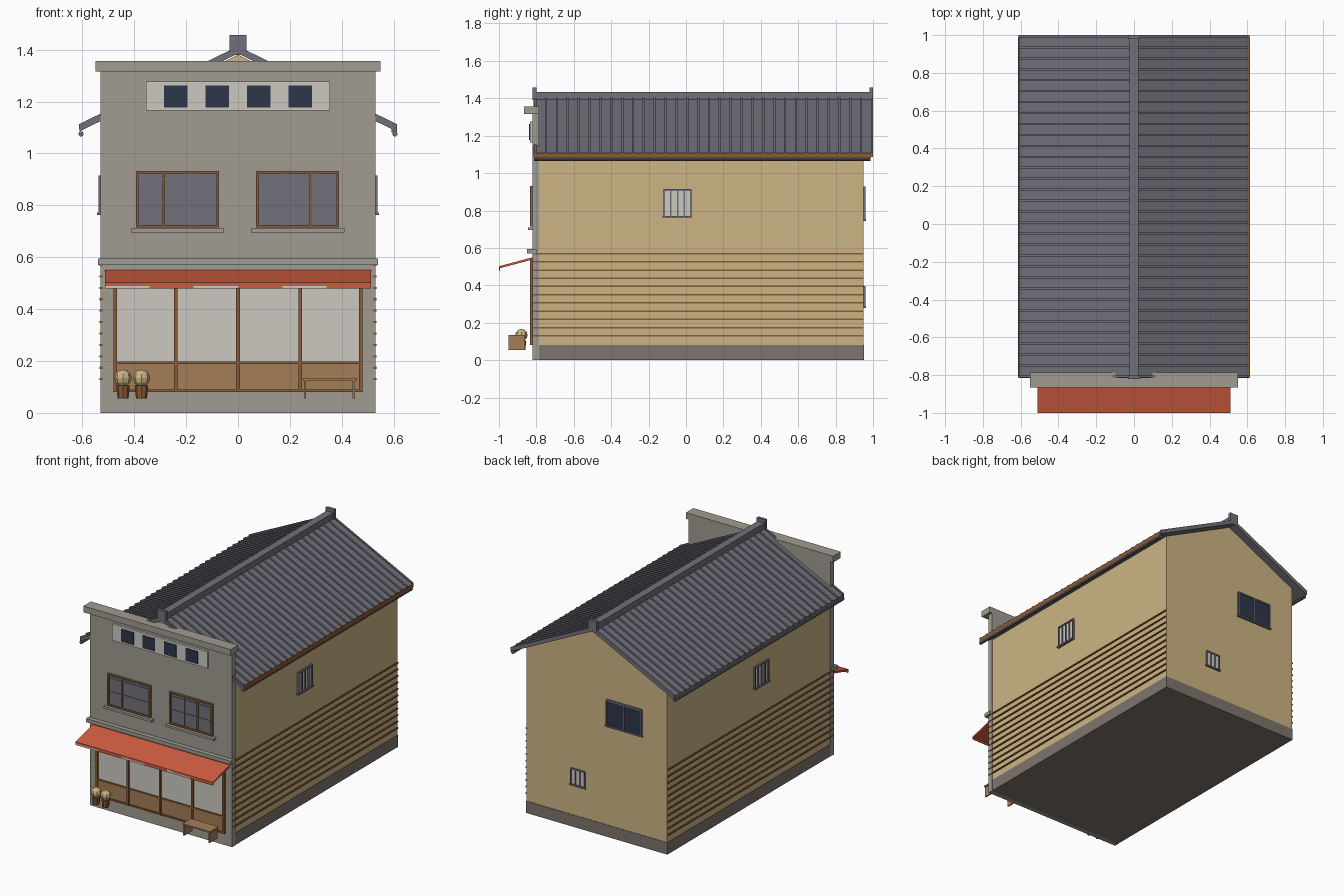
import bpy
import bmesh
from mathutils import Matrix, Vector

cube = bpy.data.objects.get("Cube")
if cube:
    bpy.data.objects.remove(cube, do_unlink=True)


def material(name, red, green, blue):
    mat = bpy.data.materials.new(name)
    mat.use_nodes = True
    linear = [((c / 255 + 0.055) / 1.055) ** 2.4 for c in (red, green, blue)]
    mat.diffuse_color = (*linear, 1)
    mat.node_tree.nodes["Principled BSDF"].inputs["Base Color"].default_value = (*linear, 1)
    return mat


slate = material("slate grey", 113, 113, 123)
plaster = material("tan plaster", 204, 181, 131)
concrete = material("facade grey", 161, 156, 146)
timber = material("dark timber", 139, 90, 53)
panel_wood = material("panel wood", 164, 126, 88)
off_white = material("off white", 204, 201, 193)
red_cloth = material("awning red", 207, 92, 64)
navy = material("navy glass", 45, 54, 74)
stone = material("plinth stone", 126, 117, 110)


def finish(name, bm, mat):
    bmesh.ops.recalc_face_normals(bm, faces=bm.faces)
    mesh = bpy.data.meshes.new(name)
    bm.to_mesh(mesh)
    bm.free()
    mesh.materials.append(mat)
    obj = bpy.data.objects.new(name, mesh)
    bpy.context.collection.objects.link(obj)
    return obj


def boxes(name, mat, *ranges):
    """One object of boxes, each given as (x0, x1, y0, y1, z0, z1)."""
    bm = bmesh.new()
    for x0, x1, y0, y1, z0, z1 in ranges:
        size = Matrix.Diagonal((x1 - x0, y1 - y0, z1 - z0, 1))
        place = Matrix.Translation(((x0 + x1) / 2, (y0 + y1) / 2, (z0 + z1) / 2))
        bmesh.ops.create_cube(bm, size=1, matrix=place @ size)
    return finish(name, bm, mat)


def prism(name, mat, profile, spans, axis="y"):
    """Extrude a profile in (x, z) along y, or in (y, z) along x, once per span."""
    bm = bmesh.new()
    for start, end in spans:
        if axis == "y":
            verts = [bm.verts.new((a, start, z)) for a, z in profile]
            shift = Vector((0, end - start, 0))
        else:
            verts = [bm.verts.new((start, a, z)) for a, z in profile]
            shift = Vector((end - start, 0, 0))
        face = bm.faces.new(verts)
        grown = bmesh.ops.extrude_face_region(bm, geom=[face], use_keep_orig=True)["geom"]
        moved = [g for g in grown if isinstance(g, bmesh.types.BMVert)]
        bmesh.ops.translate(bm, verts=moved, vec=shift)
    return finish(name, bm, mat)


def chevron(top, bottom, half, drop):
    return [(0, top), (half, top - drop), (half, bottom - drop),
            (0, bottom), (-half, bottom - drop), (-half, top - drop)]


# House body and plinth
WALL, BACK, FRONT = 0.525, 0.95, -0.82
prism("house_body", plaster,
      [(-WALL, 0.01), (WALL, 0.01), (WALL, 1.12), (0, 1.38), (-WALL, 1.12)], [(-0.79, BACK)])
boxes("plinth", stone, (-0.528, 0.528, -0.79, 0.953, 0, 0.08))

# Side wall battens
for side, label in ((1, "left"), (-1, "right")):
    inner, outer = sorted((side * 0.52, side * 0.533))
    boxes(label + "_wall_battens", timber,
          *[(inner, outer, FRONT, BACK, 0.126 + i * 0.044, 0.134 + i * 0.044) for i in range(11)])

# Roof with standing ribs, ridge and end tiles
prism("roof", slate, chevron(1.405, 1.385, 0.61, 0.3), [(-0.815, 1)])
step = 1.8 / 31
prism("roof_ribs", slate, chevron(1.413, 1.395, 0.612, 0.3),
      [(-0.812 + i * step, -0.8 + i * step) for i in range(32)])
boxes("ridge", slate, (-0.025, 0.025, -0.815, 1, 1.38, 1.435))
boxes("ridge_end_tiles", slate, *[(-0.032, 0.032, y, y + 0.02, 1.39, 1.457) for y in (-0.82, 0.98)])

# Eave board and gutters
boxes("eave_fascia", timber, (0.592, 0.613, -0.81, 0.99, 1.08, 1.108))
bm = bmesh.new()
for side in (-1, 1):
    spin = Matrix.Translation((side * 0.605, 0.087, 1.075)) @ Matrix.Rotation(1.5708, 4, "X")
    bmesh.ops.create_cone(bm, cap_ends=True, segments=10, radius1=0.01, radius2=0.01,
                          depth=1.8, matrix=spin)
finish("gutters", bm, slate)

# False front with cap and belt course
boxes("facade", concrete, (-0.53, 0.53, FRONT, -0.785, 0, 1.33))
boxes("facade_cap", concrete, (-0.55, 0.55, -0.865, -0.785, 1.315, 1.357))
boxes("belt_course", concrete, (-0.54, 0.54, -0.85, -0.8, 0.57, 0.595))

# Transom panel with four small panes
boxes("transom_panel", off_white, (-0.355, 0.355, -0.835, FRONT, 1.165, 1.277))
boxes("transom_panes", navy,
      *[(x - 0.046, x + 0.046, -0.839, -0.83, 1.177, 1.262) for x in (-0.24, -0.08, 0.08, 0.24)])


def upper_window(label, x0, x1, timber_post):
    z0, z1 = 0.715, 0.932
    width = x1 - x0
    boxes(label + "_window_glass", slate, (x0, x1, -0.826, FRONT, z0, z1))
    posts = [x0, x0 + timber_post * width, x1 - 0.01]
    boxes(label + "_window_frame", timber,
          *[(x, x + 0.01, -0.834, FRONT, z0, z1) for x in posts],
          *[(x0, x1, -0.834, FRONT, z, z + 0.01) for z in (z0, z1 - 0.01)])
    boxes(label + "_window_bars", slate,
          *[(x0, x1, -0.83, FRONT, z, z + 0.005) for z in (0.81, 0.9)],
          *[(x, x + 0.005, -0.83, FRONT, z0, z1)
            for x in (x0 + width / 3, x0 + width * 2 / 3)])
    boxes(label + "_window_sill", concrete,
          (x0 - 0.02, x1 + 0.02, -0.845, FRONT, 0.695, 0.71))


upper_window("right", -0.393, -0.073, 0.32)
upper_window("left", 0.07, 0.39, 0.64)

# Shopfront: glazing, wood panels, posts and rails
boxes("shop_glazing", off_white, (-0.475, 0.475, -0.824, FRONT, 0.19, 0.54))
boxes("shop_lower_panels", panel_wood, (-0.475, 0.475, -0.826, FRONT, 0.085, 0.195))
boxes("shop_frame", timber,
      *[(x - 0.007, x + 0.007, -0.835, FRONT, 0.08, 0.54) for x in (-0.473, -0.24, 0, 0.24, 0.473)],
      *[(-0.48, 0.48, -0.832, FRONT, z, z + 0.01) for z in (0.08, 0.188)])

# Awning and striped valance
prism("awning", red_cloth, [(FRONT, 0.55), (-1, 0.502), (-1, 0.49), (FRONT, 0.538)],
      [(-0.512, 0.512)], axis="x")
stripe = 1.024 / 6
for label, mat, first in (("white", off_white, 0), ("red", red_cloth, 1)):
    boxes(label + "_valance", mat,
          *[(-0.512 + i * stripe, -0.512 + (i + 1) * stripe, -1, -0.994, 0.48, 0.5)
            for i in range(first, 6, 2)])


# Barred windows on the side walls
for side, label in ((1, "left"), (-1, "right")):
    def out(depth):
        return sorted((side * 0.52, side * depth))
    boxes(label + "_side_pane", off_white, (*out(0.53), -0.115, 0.025, 0.77, 0.912))
    boxes(label + "_side_bars", slate,
          *[(*out(0.538), y, y + 0.008, 0.77, 0.912) for y in (-0.12, -0.085, -0.049, -0.013, 0.022)],
          (*out(0.538), -0.12, 0.03, 0.905, 0.914))
    boxes(label + "_side_sill", slate, (*out(0.543), -0.125, 0.033, 0.762, 0.772))


def back_window(label, glass, x0, x1, z0, z1, bars):
    boxes(label + "_back_pane", glass, (x0, x1, 0.94, 0.954, z0, z1))
    gap = (x1 - x0) / (bars + 1)
    boxes(label + "_back_frame", slate,
          *[(x0 + i * gap - 0.004, x0 + i * gap + 0.004, 0.94, 0.959, z0, z1)
            for i in range(bars + 2)],
          (x0, x1, 0.94, 0.959, z1 - 0.006, z1 + 0.004))
    boxes(label + "_back_sill", slate, (x0 - 0.01, x1 + 0.01, 0.94, 0.962, z0 - 0.01, z0))


back_window("upper", navy, -0.335, -0.075, 0.755, 0.925, 1)
back_window("lower", off_white, 0.09, 0.19, 0.29, 0.392, 2)

# Bench
boxes("bench", panel_wood, (0.25, 0.458, -0.95, -0.86, 0.125, 0.135),
      *[(x, x + 0.009, -0.948, -0.862, 0.055, 0.126) for x in (0.254, 0.442)])

# Potted shrubs
for label, x in (("outer", -0.443), ("inner", -0.372)):
    bm = bmesh.new()
    bmesh.ops.create_cone(bm, cap_ends=True, segments=8, radius1=0.021, radius2=0.026,
                          depth=0.05, matrix=Matrix.Translation((x, -0.88, 0.08)))
    finish(label + "_pot", bm, timber)
    bm = bmesh.new()
    bmesh.ops.create_uvsphere(bm, u_segments=8, v_segments=6, radius=0.033,
                              matrix=Matrix.Translation((x, -0.88, 0.134)))
    finish(label + "_shrub", bm, plaster)
